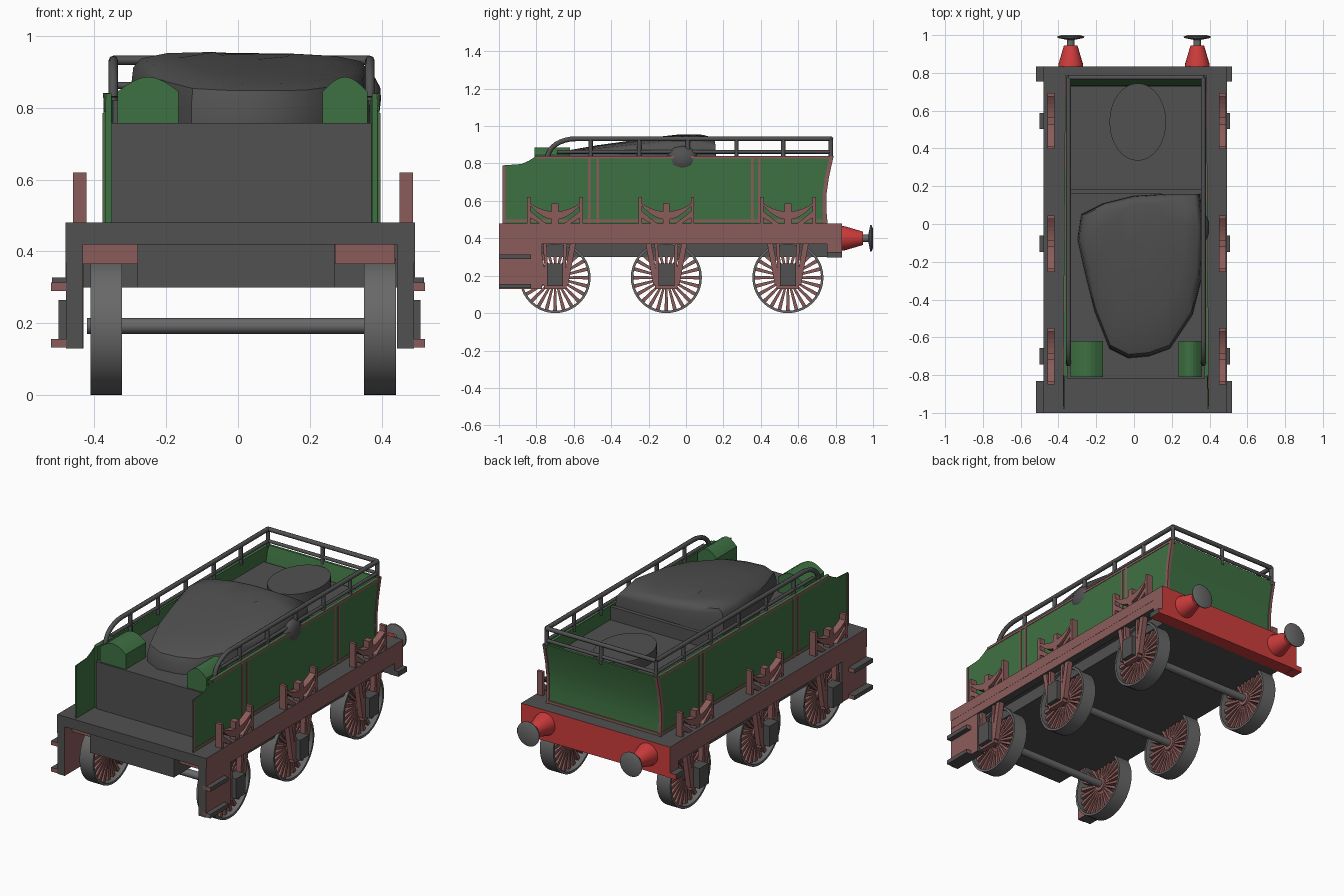
import bpy, bmesh, math
from mathutils import Vector, Matrix

if "Cube" in bpy.data.objects:
    bpy.data.objects.remove(bpy.data.objects["Cube"])

C = 0.01                      # centre line of the body and running gear
AXLES = (-0.70, -0.105, 0.545)
SIDES = ((1, "right"), (-1, "left"))


def material(name, rgb):
    m = bpy.data.materials.new(name)
    m.diffuse_color = (*rgb, 1)
    m.use_nodes = True
    m.node_tree.nodes["Principled BSDF"].inputs["Base Color"].default_value = m.diffuse_color
    return m


DARK = material("dark grey", (0.082, 0.082, 0.082))
STEEL = material("steel grey", (0.14, 0.14, 0.14))
GREEN = material("green", (0.048, 0.165, 0.055))
BROWN = material("red brown", (0.26, 0.108, 0.102))
RED = material("bright red", (0.62, 0.045, 0.045))


def finish(name, bm, mats, rule=None, smooth=False):
    bmesh.ops.recalc_face_normals(bm, faces=bm.faces)
    bm.normal_update()
    if rule:
        for f in bm.faces:
            f.material_index = rule(f.normal)
    me = bpy.data.meshes.new(name)
    bm.to_mesh(me)
    bm.free()
    for m in mats:
        me.materials.append(m)
    ob = bpy.data.objects.new(name, me)
    bpy.context.collection.objects.link(ob)
    if smooth:
        bpy.context.view_layer.objects.active = ob
        ob.select_set(True)
        bpy.ops.object.shade_smooth_by_angle(angle=math.radians(40))
        ob.select_set(False)
    return ob


def add_box(bm, x, y, z):
    """Box between (min, max) pairs."""
    mid = [(a + b) / 2 for a, b in (x, y, z)]
    size = [abs(b - a) for a, b in (x, y, z)]
    bmesh.ops.create_cube(bm, size=1, matrix=Matrix.Translation(mid) @ Matrix.Diagonal((*size, 1)))


def add_prism(bm, pts, x0, x1):
    """(y, z) polygon extruded along x."""
    a = [bm.verts.new((x0, *p)) for p in pts]
    b = [bm.verts.new((x1, *p)) for p in pts]
    bm.faces.new(a)
    bm.faces.new(b[::-1])
    for i in range(len(pts)):
        j = (i + 1) % len(pts)
        bm.faces.new((a[i], b[i], b[j], a[j]))


def add_lathe(bm, profile, centre, axis, n=24, closed=False):
    """(distance, radius) profile turned about the x or y axis."""
    rings = []
    for d, r in profile:
        ring = []
        for i in range(n):
            t = 2 * math.pi * i / n
            u, v = r * math.cos(t), r * math.sin(t)
            off = (d, u, v) if axis == 'x' else (u, d, v)
            ring.append(bm.verts.new(Vector(centre) + Vector(off)))
        rings.append(ring)
    for a, b in zip(rings, rings[1:] + (rings[:1] if closed else [])):
        for i in range(n):
            j = (i + 1) % n
            bm.faces.new((a[i], a[j], b[j], b[i]))
    if not closed:
        bm.faces.new(rings[0])
        bm.faces.new(rings[-1])


def box(name, x, y, z, mats, rule=None):
    bm = bmesh.new()
    add_box(bm, x, y, z)
    return finish(name, bm, mats, rule)


def side_x(s, a, b, c=C):
    return tuple(sorted((c + s * a, c + s * b)))


def taper(bm, s):
    """Draw the body sides in slightly towards the rear."""
    for v in bm.verts:
        v.co.x -= s * 0.007 * (v.co.y + 1)


def pipe(name, pts, r, mat):
    cu = bpy.data.curves.new(name, 'CURVE')
    cu.dimensions = '3D'
    cu.bevel_depth = r
    cu.bevel_resolution = 2
    cu.use_fill_caps = True
    sp = cu.splines.new('POLY')
    sp.points.add(len(pts) - 1)
    for p, q in zip(sp.points, pts):
        p.co = (*q, 1)
    cu.materials.append(mat)
    ob = bpy.data.objects.new(name, cu)
    bpy.context.collection.objects.link(ob)


brown_sides = lambda n: 1 if abs(n.x) > 0.5 else 0
red_rear = lambda n: 2 if n.y > 0.5 or n.z < -0.5 else brown_sides(n)

# Underframe
box("deck", (-0.48, 0.493), (-1, 0.80), (0.42, 0.48), [DARK, BROWN], brown_sides)
box("centre_sill", (-0.28, 0.268), (-0.98, -0.74), (0.30, 0.42), [DARK])
box("floor", (-0.41, 0.42), (-0.75, 0.76), (0.30, 0.372), [DARK])
box("buffer_beam", (-0.48, 0.493), (0.755, 0.835), (0.30, 0.48), [DARK, BROWN, RED], red_rear)
for s, side in SIDES:
    box(side + "_frame_plate", side_x(s, 0.437, 0.486, 0.006), (-1, 0.80), (0.37, 0.48), [DARK, BROWN], brown_sides)
    box(side + "_step_plate", side_x(s, 0.437, 0.484, 0.006), (-1, -0.77), (0.13, 0.42), [DARK, BROWN], brown_sides)
    box(side + "_front_pad", side_x(s, 0.27, 0.437, 0), (-0.93, -0.91), (0.365, 0.42), [BROWN])
    box(side + "_rear_step", (s * 0.46, s * 0.518), (0.755, 0.835), (0.298, 0.328), [DARK, DARK, RED], red_rear)
    for k, z in enumerate((0.29, 0.133)):
        box(f"{side}_step_{k}", (s * 0.47, s * 0.52), (-1, -0.83), (z, z + 0.024), [DARK, BROWN],
            lambda n: 1 if abs(n.y) > 0.5 else 0)

# Wheels, axle boxes, hanger struts and leaf springs
for k, y in enumerate(AXLES):
    bm = bmesh.new()
    add_lathe(bm, [(-0.43, 0.022), (0.43, 0.022)], (C, y, 0.193), 'x', 16)
    finish(f"axle_{k}", bm, [STEEL], smooth=True)
    for s, side in SIDES:
        cx = 0.014 + s * 0.381
        bm = bmesh.new()
        add_lathe(bm, [(-0.044, 0.177), (-0.044, 0.19), (0.044, 0.19), (0.044, 0.177)],
                  (cx, y, 0.19), 'x', 40, True)
        finish(f"{side}_tyre_{k}", bm, [STEEL], smooth=True)
        bm = bmesh.new()
        for i in range(24):
            t = 2 * math.pi * i / 24
            d, p = Vector((math.cos(t), math.sin(t))), Vector((-math.sin(t), math.cos(t)))
            o = Vector((y, 0.19))
            quad = [o + d * 0.035 + p * 0.005, o + d * 0.178 + p * 0.01,
                    o + d * 0.178 - p * 0.01, o + d * 0.035 - p * 0.005]
            add_prism(bm, quad, cx - 0.018, cx + 0.018)
        add_lathe(bm, [(-0.03, 0.04), (0.03, 0.04)], (cx, y, 0.19), 'x', 16)
        finish(f"{side}_spokes_{k}", bm, [BROWN])

        box(f"{side}_axle_box_{k}", side_x(s, 0.44, 0.504, 0.004), (y - 0.043, y + 0.043), (0.145, 0.265), [DARK])
        bm = bmesh.new()
        x0, x1 = side_x(s, 0.44, 0.472)
        for m in (1, -1):
            for top, low, w in ((0.098, 0.055, 0.015), (0.055, 0.043, 0.009)):
                add_prism(bm, [(y + m * (top - w), 0.385), (y + m * (top + w), 0.385),
                               (y + m * (low + w), 0.15), (y + m * (low - w), 0.15)], x0, x1)
        add_box(bm, (x0, x1), (y - 0.06, y + 0.06), (0.13, 0.15))
        finish(f"{side}_hanger_{k}", bm, [BROWN])

        bm = bmesh.new()
        x0, x1 = side_x(s, 0.435, 0.473, 0.014)
        us = [i / 6 - 1 for i in range(13)]
        add_prism(bm, [(y + 0.135 * u, 0.50 + 0.078 * u * u) for u in us] +
                  [(y + 0.135 * u, 0.543 + 0.045 * u * u) for u in us[::-1]], x0, x1)
        add_box(bm, (x0, x1), (y - 0.018, y + 0.018), (0.48, 0.585))
        for m in (1, -1):
            a = y + m * 0.14
            add_prism(bm, [(a - 0.009, 0.48), (a + 0.009, 0.48), (a + 0.009, 0.62), (a - 0.009, 0.62)], x0, x1)
            add_prism(bm, [(a - m * 0.008, 0.545), (a - m * 0.008, 0.51), (a - m * 0.055, 0.48),
                           (a - m * 0.09, 0.48)], x0, x1)
        finish(f"{side}_leaf_spring_{k}", bm, [BROWN])

# Buffers
for s, side in SIDES:
    bm = bmesh.new()
    add_lathe(bm, [(0.83, 0.066), (0.85, 0.064), (0.945, 0.036)], (s * 0.335, 0, 0.40), 'y')
    finish(side + "_buffer_housing", bm, [RED], smooth=True)
    bm = bmesh.new()
    add_lathe(bm, [(0.94, 0.02), (0.975, 0.02), (0.985, 0.07), (0.992, 0.072), (1.0, 0.05)],
              (s * 0.335, 0, 0.40), 'y')
    finish(side + "_buffer_head", bm, [STEEL], smooth=True)

# Tank body: inner block, side sheets and curved rear panel
box("tank_block", (-0.352, 0.372), (-0.82, 0.73), (0.48, 0.757), [DARK])
rear = [(0.752, 0.48), (0.745, 0.56), (0.747, 0.64), (0.758, 0.72), (0.773, 0.79), (0.785, 0.84)]
front = [(-0.80, 0.84), (-0.84, 0.815), (-0.88, 0.797), (-0.98, 0.79), (-0.98, 0.48)]
for s, side in SIDES:
    bm = bmesh.new()
    add_prism(bm, rear + front, *side_x(s, 0.378, 0.384))
    add_prism(bm, rear + [(-0.81, 0.84), (-0.81, 0.48)], *side_x(s, 0.364, 0.378))
    taper(bm, s)
    finish(side + "_side_sheet", bm, [GREEN])
    # Lining stripes
    bm = bmesh.new()
    xs = side_x(s, 0.383, 0.387)
    for y in (-0.973, -0.517, -0.472, 0.355, 0.392):
        add_box(bm, xs, (y - 0.007, y + 0.007), (0.48, 0.785 if y < -0.9 else 0.84))
    add_box(bm, xs, (-0.80, 0.78), (0.827, 0.841))
    add_box(bm, xs, (-0.975, 0.745), (0.488, 0.50))
    add_prism(bm, rear + [(y - 0.016, z) for y, z in rear[::-1]], *xs)
    add_prism(bm, [(y + 0.005, z) for y, z in rear] + [(y - 0.002, z) for y, z in rear[::-1]],
              *side_x(s, 0.37, 0.387))
    taper(bm, s)
    finish(side + "_lining", bm, [BROWN])
bm = bmesh.new()
add_prism(bm, rear + [(y - 0.014, z) for y, z in rear[::-1]], C - 0.365, C + 0.365)
finish("rear_panel", bm, [GREEN], smooth=True)
box("rear_lining", (C - 0.365, C + 0.365), (0.75, 0.757), (0.485, 0.498), [BROWN])

# Tool lockers with rounded lids
for name, x0, x1 in (("left_locker", -0.335, -0.165), ("right_locker", 0.235, 0.36)):
    bm = bmesh.new()
    add_box(bm, (x0, x1), (-0.81, -0.62), (0.757, 0.845))
    n = 8
    lid = [(x0 + (x1 - x0) * i / n, 0.845 + 0.041 * math.sin(math.pi * i / n)) for i in range(n + 1)]
    a = [bm.verts.new((x, -0.81, z)) for x, z in lid]
    b = [bm.verts.new((x, -0.62, z)) for x, z in lid]
    bm.faces.new(a)
    bm.faces.new(b[::-1])
    for i in range(n):
        bm.faces.new((a[i], b[i], b[i + 1], a[i + 1]))
    finish(name, bm, [GREEN])

# Water filler and coal bulkhead
bm = bmesh.new()
bmesh.ops.create_cone(bm, cap_ends=True, segments=32, radius1=1, radius2=1, depth=1,
                      matrix=Matrix.Translation((0.02, 0.54, 0.788)) @ Matrix.Diagonal((0.15, 0.205, 0.066, 1)))
finish("water_filler", bm, [DARK], smooth=True)
box("coal_bulkhead", (C - 0.36, C + 0.36), (0.16, 0.183), (0.75, 0.835), [DARK])

# Coal heap lofted from shrinking outlines
outline = [(-0.03, -0.71), (-0.13, -0.66), (-0.21, -0.46), (-0.26, -0.26), (-0.30, -0.08), (-0.28, 0.05),
           (-0.16, 0.11), (0, 0.15), (0.18, 0.16), (0.35, 0.16), (0.37, -0.03), (0.355, -0.3),
           (0.31, -0.48), (0.19, -0.66), (0.08, -0.70)]
bm = bmesh.new()
rings = []
for sc, h in ((1, 0), (0.995, 0.5), (0.975, 0.8), (0.91, 0.92), (0.7, 0.985), (0.35, 1)):
    ring = []
    for px, py in outline:
        x, y = 0.04 + (px - 0.04) * sc, 0.08 + (py - 0.08) * sc
        top = 0.955 - 0.03 * max(0, x) - 0.13 * max(0, -y - 0.05) - 0.2 * max(0, y - 0.08)
        ring.append(bm.verts.new((x, y, 0.755 + (top - 0.755) * h)))
    rings.append(ring)
for a, b in zip(rings, rings[1:]):
    for i in range(len(a)):
        j = (i + 1) % len(a)
        bm.faces.new((a[i], a[j], b[j], b[i]))
bm.faces.new(rings[-1])
finish("coal_heap", bm, [DARK], smooth=True)
bm = bmesh.new()
bmesh.ops.create_icosphere(bm, subdivisions=2, radius=1,
                           matrix=Matrix.Translation((0.36, -0.02, 0.825)) @ Matrix.Diagonal((0.04, 0.085, 0.07, 1)))
finish("coal_lump", bm, [DARK], smooth=True)

# Guard rails around the top
R, Y = 0.357, 0.775
for s, side in SIDES:
    x = C + s * R
    bend = [(x, -0.59 - 0.15 * math.sin(t), 0.83 + 0.102 * math.cos(t))
            for t in (math.pi / 2 * i / 8 for i in range(8, -1, -1))]
    pipe(side + "_top_rail", bend + [(x, Y, 0.932)], 0.013, DARK)
    pipe(side + "_lower_rail", [(x, -0.69, 0.862), (x, Y, 0.862)], 0.010, DARK)
    for k, y in enumerate((-0.51, -0.25, 0.01, 0.27, 0.52, Y)):
        pipe(f"{side}_rail_post_{k}", [(x, y, 0.82), (x, y, 0.932)], 0.012, DARK)
pipe("rear_top_rail", [(C - R, Y, 0.932), (C + R, Y, 0.932)], 0.013, DARK)
pipe("rear_lower_rail", [(C - R, Y, 0.862), (C + R, Y, 0.862)], 0.010, DARK)
pipe("rear_rail_post", [(C, Y, 0.82), (C, Y, 0.932)], 0.012, DARK)
